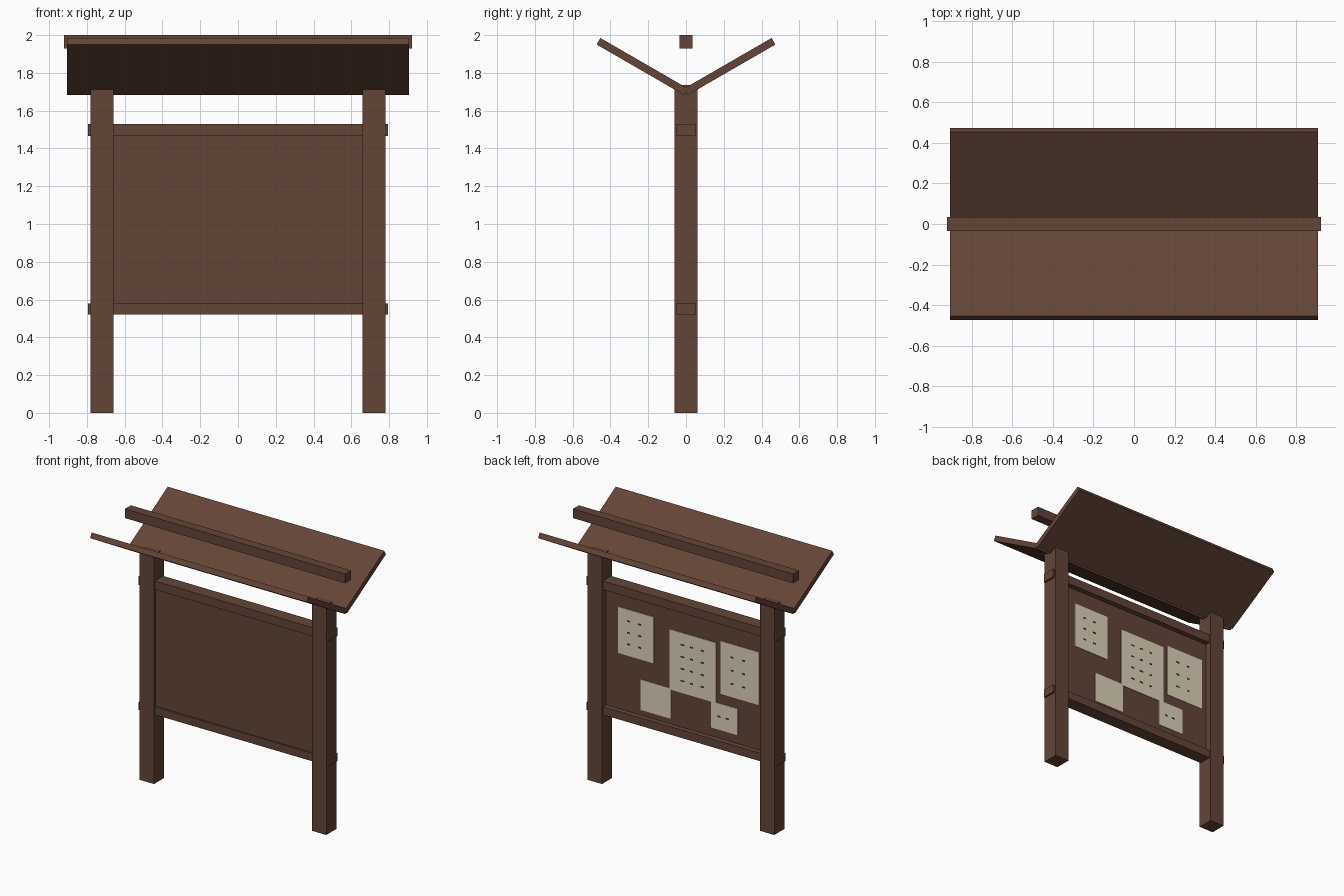
import bpy, math

if "Cube" in bpy.data.objects:
    bpy.data.objects.remove(bpy.data.objects["Cube"])


def material(name, rgb):
    m = bpy.data.materials.new(name)
    lin = [(c / 255 / 12.92) if c / 255 <= 0.04045 else ((c / 255 + 0.055) / 1.055) ** 2.4 for c in rgb]
    m.diffuse_color = (*lin, 1.0)
    m.use_nodes = True
    m.node_tree.nodes["Principled BSDF"].inputs["Base Color"].default_value = m.diffuse_color
    return m


WOOD = material("brown wood", (99, 69, 54))
PAPER = material("aged paper", (222, 211, 186))
INK = material("dark ink", (66, 48, 38))


def box(name, lo, hi, mat, pivot_rot=0.0, pivot=(0, 0, 0)):
    """Box from corner lo to corner hi, tilted about x around the pivot."""
    v = [(x, y, z) for x in (lo[0], hi[0]) for y in (lo[1], hi[1]) for z in (lo[2], hi[2])]
    f = [(0, 1, 3, 2), (4, 6, 7, 5), (0, 4, 5, 1), (2, 3, 7, 6), (0, 2, 6, 4), (1, 5, 7, 3)]
    me = bpy.data.meshes.new(name)
    me.from_pydata(v, [], f)
    me.materials.append(mat)
    ob = bpy.data.objects.new(name, me)
    ob.location = pivot
    ob.rotation_euler.x = pivot_rot
    bpy.context.collection.objects.link(ob)
    return ob


# posts, mirrored left and right
for side, label in ((-1, "left"), (1, "right")):
    a, b = sorted((side * 0.66, side * 0.78))
    box(label + "_post", (a, -0.06, 0), (b, 0.06, 1.735), WOOD)

# cross rails running through the posts
box("lower_rail", (-0.795, -0.05, 0.52), (0.795, 0.05, 0.58), WOOD)
box("upper_rail", (-0.795, -0.05, 1.465), (0.795, 0.05, 1.53), WOOD)

# notice panel
BACK = 0.01
box("notice_panel", (-0.66, -0.04, 0.56), (0.66, BACK, 1.48), WOOD)

# roof boards forming a V, and the beam above
tilt = math.radians(30)
box("back_roof_board", (-0.905, 0, -0.02), (0.905, 0.535, 0.02), WOOD, tilt, (0, 0, 1.70))
box("front_roof_board", (-0.905, -0.535, -0.02), (0.905, 0, 0.02), WOOD, -tilt, (0, 0, 1.70))
box("ridge_beam", (-0.92, -0.035, 1.93), (0.92, 0.035, 2.0), WOOD)

# pinned sheets: left, right (seen from behind), bottom, top, ink rows
sheets = [
    (-0.56, -0.26, 1.00, 1.35, 3),
    (-0.13, 0.26, 0.84, 1.295, 4),
    (0.30, 0.62, 0.92, 1.32, 3),
    (-0.37, -0.115, 0.62, 0.85, 0),
    (0.22, 0.44, 0.645, 0.845, 1),
]
for i, (l, r, b, t, rows) in enumerate(sheets, 1):
    box(f"sheet_{i}", (-r, BACK, b), (-l, BACK + 0.004, t), PAPER)
    # short ink marks
    for k in range(rows):
        z = t - (k + 1) * (t - b) / (rows + 1)
        for frac in ((0.3, 0.6) if rows < 4 else (0.28, 0.48, 0.7)):
            x = -(l + frac * (r - l))
            box(f"ink_mark_{i}", (x - 0.012, BACK, z - 0.005), (x + 0.012, BACK + 0.006, z + 0.005), INK)
